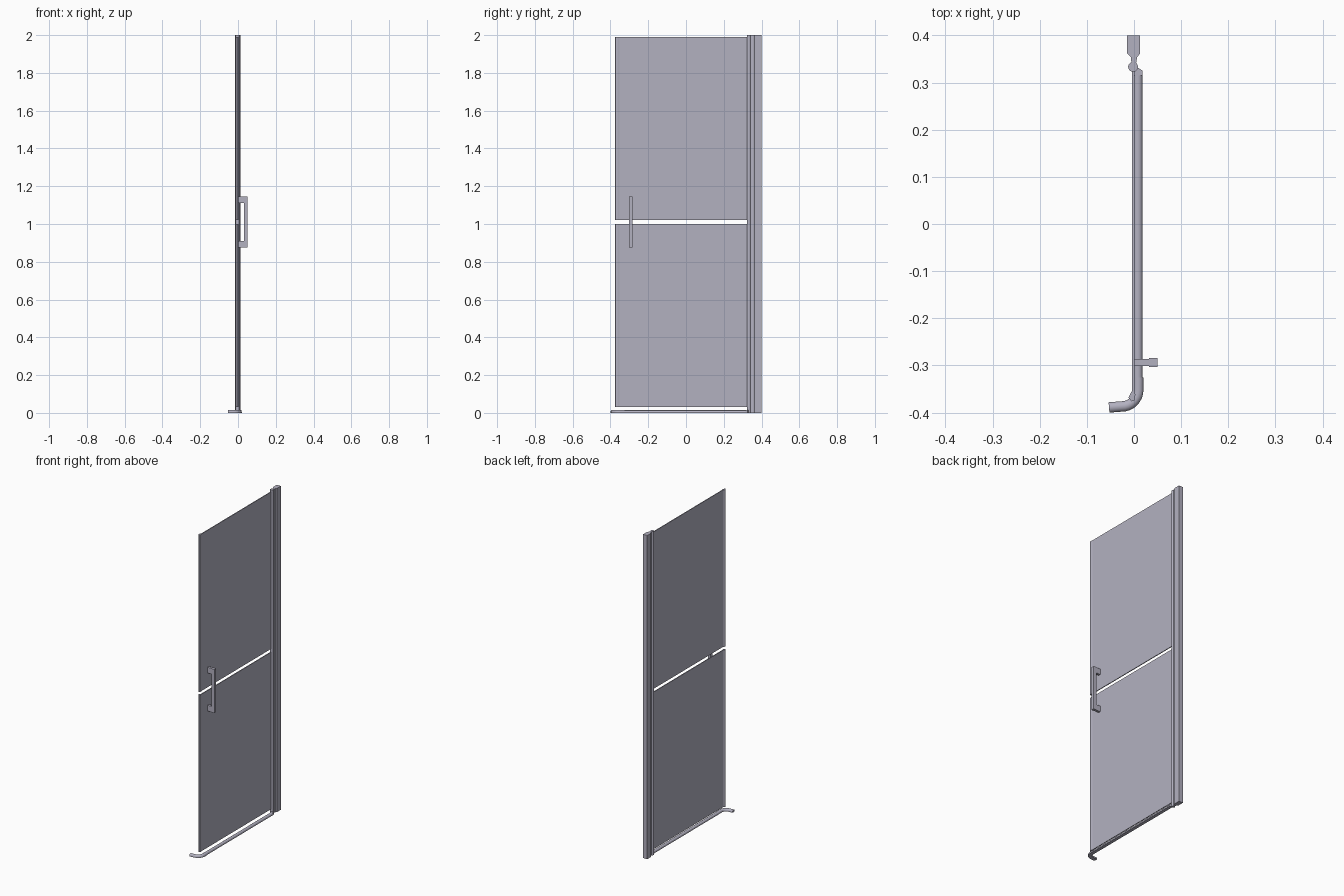
import bpy, bmesh
from math import sin, cos, pi
from mathutils import Vector

default = bpy.data.objects.get("Cube")
if default:
    bpy.data.objects.remove(default, do_unlink=True)

metal = bpy.data.materials.new("lilac_grey")
metal.use_nodes = True
COLOUR = (0.45, 0.44, 0.53, 1)
metal.diffuse_color = COLOUR
metal.node_tree.nodes["Principled BSDF"].inputs["Base Color"].default_value = COLOUR


def finish(name, bm, smooth=False):
    bmesh.ops.recalc_face_normals(bm, faces=bm.faces)
    mesh = bpy.data.meshes.new(name)
    bm.to_mesh(mesh)
    bm.free()
    mesh.materials.append(metal)
    obj = bpy.data.objects.new(name, mesh)
    bpy.context.scene.collection.objects.link(obj)
    if smooth:
        bpy.ops.object.select_all(action="DESELECT")
        obj.select_set(True)
        bpy.context.view_layer.objects.active = obj
        bpy.ops.object.shade_smooth_by_angle(angle=0.6)
    return obj


def box(name, low, high):
    bm = bmesh.new()
    bmesh.ops.create_cube(bm, size=1)
    low, high = Vector(low), Vector(high)
    for v in bm.verts:
        v.co = v.co * (high - low) + (low + high) / 2
    return finish(name, bm)


def prism(name, outline, z0, z1, smooth=False):
    """Extrude a plan outline (x, y) upwards."""
    bm = bmesh.new()
    face = bm.faces.new([bm.verts.new((x, y, z0)) for x, y in outline])
    top = bmesh.ops.extrude_face_region(bm, geom=[face])["geom"]
    verts = [g for g in top if isinstance(g, bmesh.types.BMVert)]
    bmesh.ops.translate(bm, verts=verts, vec=(0, 0, z1 - z0))
    return finish(name, bm, smooth)


def circle(x, y, r, n=16):
    return [(x + r * cos(2 * pi * i / n), y + r * sin(2 * pi * i / n)) for i in range(n)]


def sweep(name, path, width, height):
    """Sweep a round-topped strip, flat underneath, along a level path."""
    pts = [Vector((x, y, 0)) for x, y in path]
    bm = bmesh.new()
    rings = []
    for i, p in enumerate(pts):
        along = (pts[min(i + 1, len(pts) - 1)] - pts[max(i - 1, 0)]).normalized()
        side = Vector((along.y, -along.x, 0))
        section = [(cos(pi * k / 8) * width / 2, height * (0.35 + 0.65 * sin(pi * k / 8)))
                   for k in range(9)]
        section = [(width / 2, 0)] + section + [(-width / 2, 0)]
        rings.append([bm.verts.new(p + side * s + Vector((0, 0, h))) for s, h in section])
    for a, b in zip(rings, rings[1:]):
        for k in range(len(a)):
            j = (k + 1) % len(a)
            bm.faces.new((a[k], a[j], b[j], b[k]))
    bm.faces.new(rings[0])
    bm.faces.new(rings[-1])
    return finish(name, bm, True)


# Two glass panels, each with a seal along its free edge
for label, z0, z1 in (("lower", 0.03, 1.0), ("upper", 1.02, 1.99)):
    box(label + "_panel", (-0.004, -0.37, z0), (0.001, 0.33, z1))
    prism(label + "_edge_seal", [(-0.005, -0.376), (0.001, -0.374), (0.003, -0.362),
                                 (0.001, -0.352), (-0.005, -0.355), (-0.012, -0.368)], z0, z1)

# Wall post with tapered front and full height hinge column
prism("wall_post", [(-0.015, 0.4), (-0.015, 0.362), (-0.007, 0.354), (0.007, 0.354),
                    (0.013, 0.362), (0.013, 0.4)], 0, 2)
prism("hinge_neck", [(-0.007, 0.356), (-0.005, 0.338), (0.004, 0.338), (0.007, 0.356)], 0, 2)
prism("hinge_barrel", circle(-0.002, 0.333, 0.0105), 0, 2, True)

# Threshold rail with a curved elbow at the free end
sweep("threshold_rail", [(0.008, 0.325), (0.008, -0.33)], 0.02, 0.014)
elbow = [(0.009, -0.325), (0.009, -0.352)]
elbow += [(-0.026 + 0.035 * cos(a), -0.352 - 0.035 * sin(a))
          for a in [pi / 2 * i / 8 for i in range(1, 8)]]
elbow += [(-0.028, -0.387), (-0.053, -0.389)]
sweep("threshold_elbow", elbow, 0.022, 0.015)
prism("rail_end_cap", [(-0.002, 0.333), (0.006, 0.333), (0.018, 0.325), (0.018, 0.315),
                       (-0.002, 0.315)], 0, 0.014)

# Pull handle bridging the gap between the panels
box("handle_bar", (0.032, -0.303, 0.875), (0.05, -0.284, 1.145))
for label, z0 in (("lower", 0.875), ("upper", 1.11)):
    box(label + "_handle_arm", (0.0, -0.301, z0), (0.034, -0.286, z0 + 0.035))
